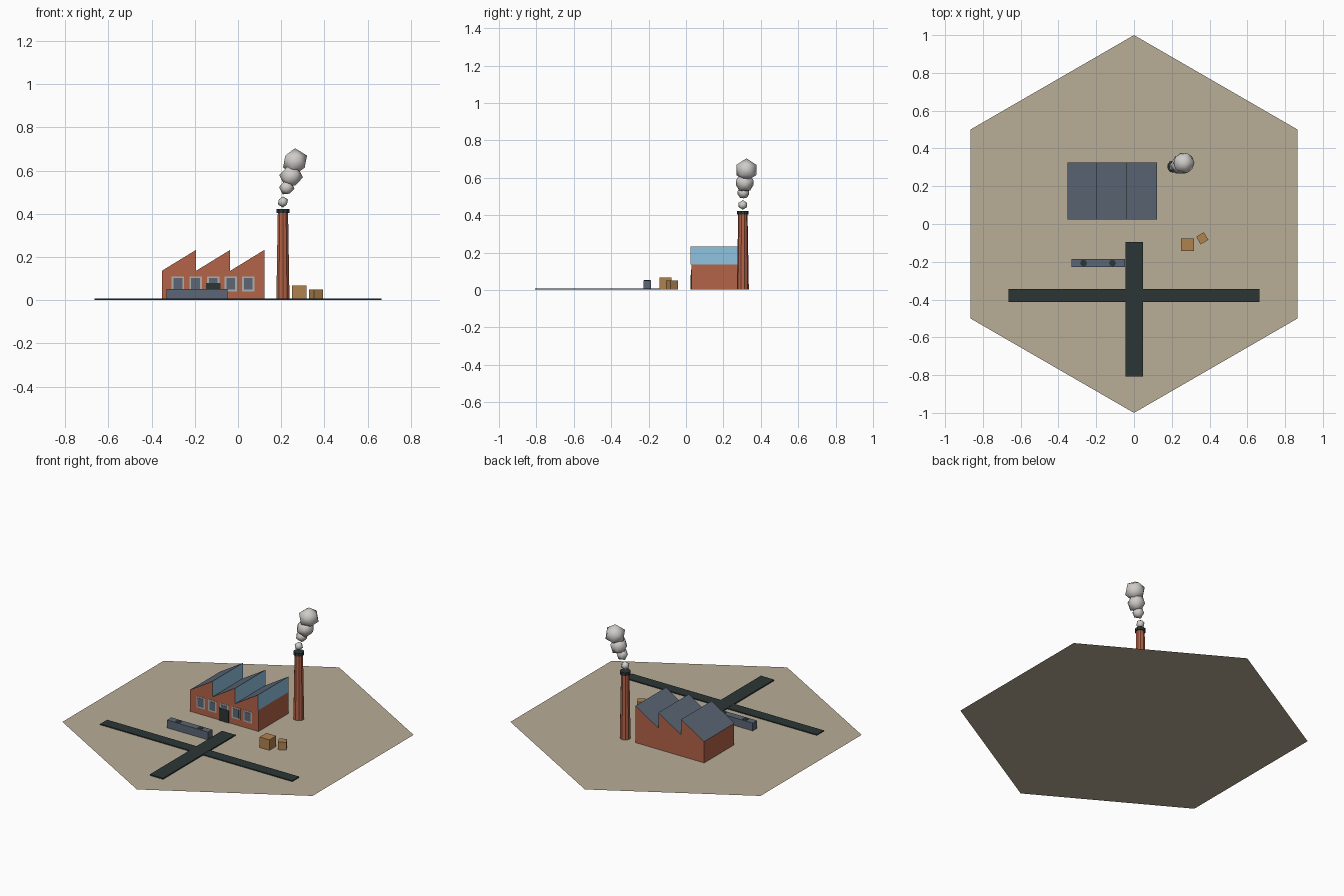
import bpy, bmesh, math
from mathutils import Matrix

cube = bpy.data.objects.get("Cube")
if cube:
    bpy.data.objects.remove(cube, do_unlink=True)


def material(name, hex_code):
    """Flat colour from an sRGB hex code, stored as linear values."""
    rgb = [int(hex_code[i:i + 2], 16) / 255 for i in (0, 2, 4)]
    lin = [c / 12.92 if c <= 0.04045 else ((c + 0.055) / 1.055) ** 2.4 for c in rgb]
    mat = bpy.data.materials.new(name)
    mat.use_nodes = True
    mat.diffuse_color = (*lin, 1)
    mat.node_tree.nodes["Principled BSDF"].inputs["Base Color"].default_value = (*lin, 1)
    return mat


GROUND = material("dusty ground", "B9AD97")
ASPHALT = material("dark asphalt", "2B3535")
SLATE = material("slate blue", "5B6675")
BRICK = material("red brick", "B46348")
GLASS = material("sky glass", "8FC3E0")
FRAME = material("pale frame", "AEB0AC")
WOOD = material("crate wood", "B0824F")
SMOKE = material("pale smoke", "CFCCC8")


def finish(name, bm, *mats):
    bmesh.ops.recalc_face_normals(bm, faces=bm.faces)
    mesh = bpy.data.meshes.new(name)
    bm.to_mesh(mesh)
    bm.free()
    for mat in mats:
        mesh.materials.append(mat)
    obj = bpy.data.objects.new(name, mesh)
    bpy.context.collection.objects.link(obj)
    return obj


def box(name, mat, x, y, z, turn=0):
    """Box from (low, high) pairs, optionally turned about its own upright axis."""
    bm = bmesh.new()
    bmesh.ops.create_cube(bm, size=1)
    size = [b - a for a, b in (x, y, z)]
    bmesh.ops.scale(bm, vec=size, verts=bm.verts)
    bmesh.ops.rotate(bm, matrix=Matrix.Rotation(turn, 3, "Z"), verts=bm.verts)
    bmesh.ops.translate(bm, vec=[(a + b) / 2 for a, b in (x, y, z)], verts=bm.verts)
    return finish(name, bm, mat)


def drum(name, mat, x, y, z, r_low, r_high, sides=10):
    bm = bmesh.new()
    bmesh.ops.create_cone(bm, cap_ends=True, segments=sides, radius1=r_low,
                          radius2=r_high, depth=z[1] - z[0])
    bmesh.ops.translate(bm, vec=(x, y, (z[0] + z[1]) / 2), verts=bm.verts)
    return finish(name, bm, mat)


# Hexagonal ground, a single flat sheet with corners to front and back
bm = bmesh.new()
corners = [math.radians(30 + 60 * i) for i in range(6)]
bm.faces.new([bm.verts.new((math.cos(a), math.sin(a), 0)) for a in corners])
finish("ground", bm, GROUND)

# Everything rests just above the sheet
BASE = 0.002

# Crossing roads
box("long_road", ASPHALT, (-0.665, 0.665), (-0.413, -0.344), (BASE, 0.008))
box("cross_road", ASPHALT, (-0.045, 0.047), (-0.808, -0.094), (BASE, 0.009))

# Factory hall
LEFT, RIGHT, FRONT, BACK, EAVES, PEAK = -0.353, 0.122, 0.029, 0.324, 0.136, 0.233
box("factory_walls", BRICK, (LEFT, RIGHT), (FRONT, BACK), (BASE, EAVES))

# Saw-tooth roof: brick gables, slate slopes, glazed upright sides
bay = (RIGHT - LEFT) / 3
for i in range(3):
    x0 = LEFT + i * bay
    bm = bmesh.new()
    profile = [(x0, EAVES), (x0 + bay, EAVES), (x0 + bay, PEAK)]
    tri = bm.faces.new([bm.verts.new((x, FRONT - 0.005, z)) for x, z in profile])
    ext = bmesh.ops.extrude_face_region(bm, geom=[tri], use_keep_orig=True)
    moved = [g for g in ext["geom"] if isinstance(g, bmesh.types.BMVert)]
    bmesh.ops.translate(bm, vec=(0, BACK - FRONT + 0.007, 0), verts=moved)
    bmesh.ops.recalc_face_normals(bm, faces=bm.faces)
    for face in bm.faces:
        face.normal_update()
        if face.normal.x > 0.9:
            face.material_index = 2
        elif face.normal.z > 0.5:
            face.material_index = 1
    finish(f"roof_tooth_{i + 1}", bm, BRICK, SLATE, GLASS)

# Front windows and door, shallow enough to sit under the roof edge
for i in range(5):
    x = -0.115 + (i - 2) * 0.0815
    box(f"window_frame_{i + 1}", FRAME, (x - 0.029, x + 0.029), (FRONT - 0.002, FRONT), (0.04, 0.111))
    box(f"window_pane_{i + 1}", SLATE, (x - 0.02, x + 0.02), (FRONT - 0.0035, FRONT), (0.049, 0.102))
box("door", ASPHALT, (-0.149, -0.082), (FRONT - 0.005, FRONT), (BASE, 0.079))

# Chimney with dark rim
CX, CY = 0.208, 0.304
drum("chimney", BRICK, CX, CY, (BASE, 0.408), 0.032, 0.025)
drum("chimney_rim", ASPHALT, CX, CY, (0.403, 0.422), 0.031, 0.031)

# Smoke puffs drifting upward, the middle ones tipped onto an edge
puffs = [(CX, CY, 0.455, 0.026, 0), (0.226, 0.307, 0.521, 0.036, 31.7),
         (0.246, 0.314, 0.574, 0.055, 31.7), (0.264, 0.323, 0.642, 0.062, 0)]
for i, (x, y, z, r, tip) in enumerate(puffs):
    bm = bmesh.new()
    bmesh.ops.create_icosphere(bm, subdivisions=1, radius=r)
    bmesh.ops.rotate(bm, matrix=Matrix.Rotation(math.radians(tip), 3, "Y"), verts=bm.verts)
    bmesh.ops.translate(bm, vec=(x, y, z), verts=bm.verts)
    for face in bm.faces:
        face.smooth = True
    finish(f"smoke_puff_{i + 1}", bm, SMOKE)

# Conveyor with two round hatches
box("conveyor", SLATE, (-0.332, -0.048), (-0.228, -0.186), (BASE, 0.051))
for i, x in enumerate((-0.267, -0.114)):
    drum(f"conveyor_hatch_{i + 1}", ASPHALT, x, -0.207, (0.049, 0.053), 0.018, 0.018, 8)

# Crates
box("large_crate", WOOD, (0.25, 0.318), (-0.143, -0.077), (BASE, 0.068))
box("small_crate", WOOD, (0.338, 0.385), (-0.099, -0.052), (BASE, 0.05), math.radians(30))
